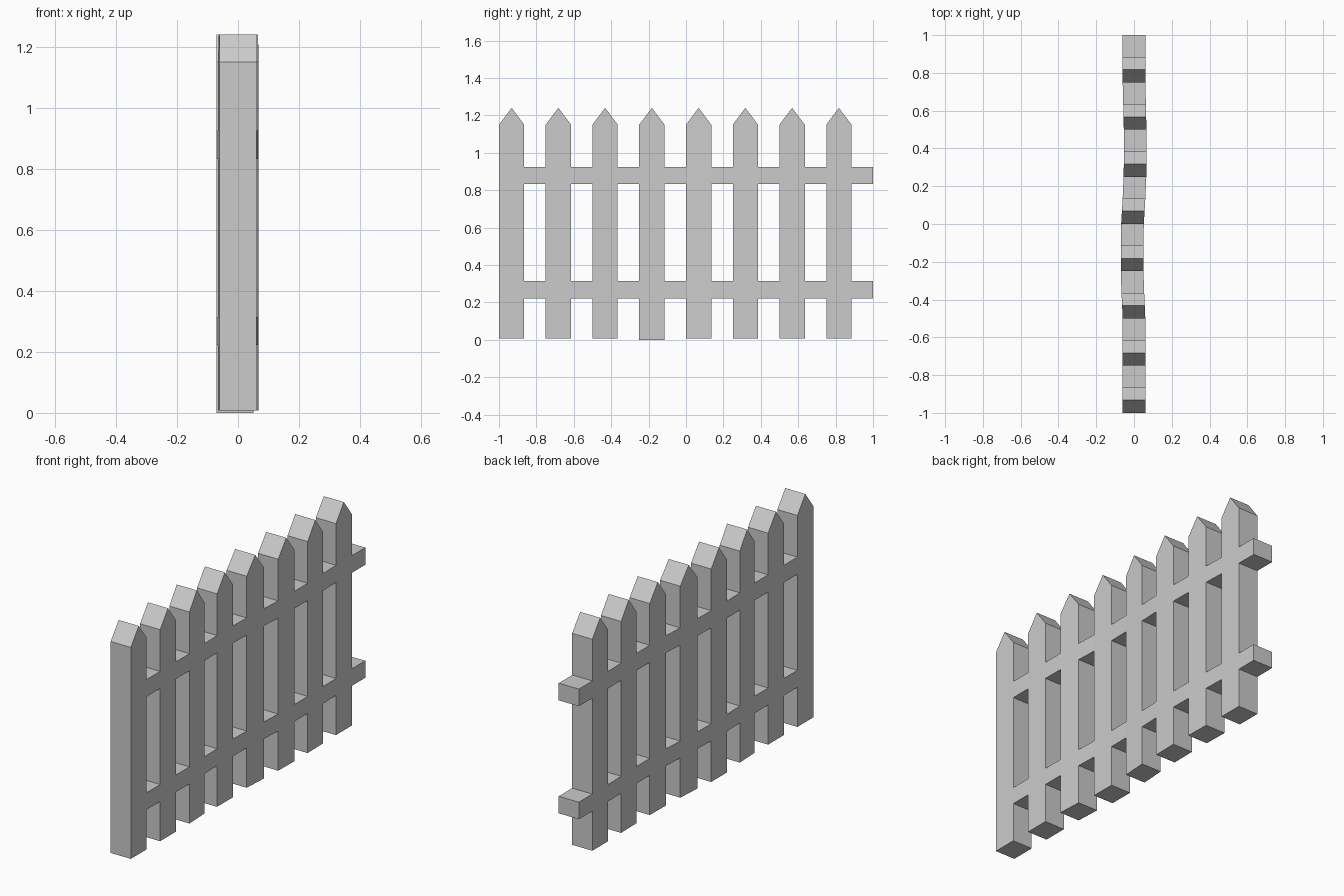
import bpy, bmesh

if "Cube" in bpy.data.objects:
    bpy.data.objects.remove(bpy.data.objects["Cube"])

PICKET_W, PITCH, COUNT, HALF_T = 0.135, 0.25, 8, 0.06
LEVELS = [0.008, 0.222, 0.314, 0.832, 0.925, 1.15]   # bottom, rail edges, shoulder
PEAK = 1.24
# gentle sideways bow of the fence: (y, x offset)
BOW = [(-1.1, 0), (-0.5, 0), (-0.365, -0.006), (-0.25, -0.01), (-0.115, -0.01),
       (0, -0.008), (0.135, 0), (0.25, 0.005), (0.385, 0.007), (0.5, 0.006),
       (0.635, 0.003), (0.75, 0), (1.1, 0)]


def bow(y):
    for (y0, a), (y1, b) in zip(BOW, BOW[1:]):
        if y <= y1:
            return a + (b - a) * (y - y0) / (y1 - y0)
    return 0


bm = bmesh.new()


def face(points):
    bm.faces.new([bm.verts.new((-HALF_T, y, z)) for y, z in points])


for i in range(COUNT):
    y0 = -1 + i * PITCH
    y1, y2 = y0 + PICKET_W, y0 + PITCH
    levels = list(LEVELS)
    if i == 3:
        levels[0] = 0.0          # one picket touches the ground
    # picket shaft and pointed top
    for a, b in zip(levels[:-2], levels[1:-1]):
        face([(y0, a), (y0, b), (y1, b), (y1, a)])
    a, b = levels[-2:]
    face([(y0, a), (y0, b), ((y0 + y1) / 2, PEAK), (y1, b), (y1, a)])
    # rail sections to the next picket
    for k in (1, 3):
        a, b = levels[k], levels[k + 1]
        face([(y1, a), (y1, b), (y2, b), (y2, a)])

bmesh.ops.remove_doubles(bm, verts=bm.verts[:], dist=0.0005)

# thickness, keeping the first side as the back wall
front = bm.faces[:]
ext = bmesh.ops.extrude_face_region(bm, geom=front, use_keep_orig=True)
for v in [g for g in ext["geom"] if isinstance(g, bmesh.types.BMVert)]:
    v.co.x = HALF_T
for v in bm.verts:
    v.co.x += bow(v.co.y)
bmesh.ops.recalc_face_normals(bm, faces=bm.faces[:])

mesh = bpy.data.meshes.new("picket_fence")
bm.to_mesh(mesh)
bm.free()
bpy.context.collection.objects.link(bpy.data.objects.new("picket_fence", mesh))
